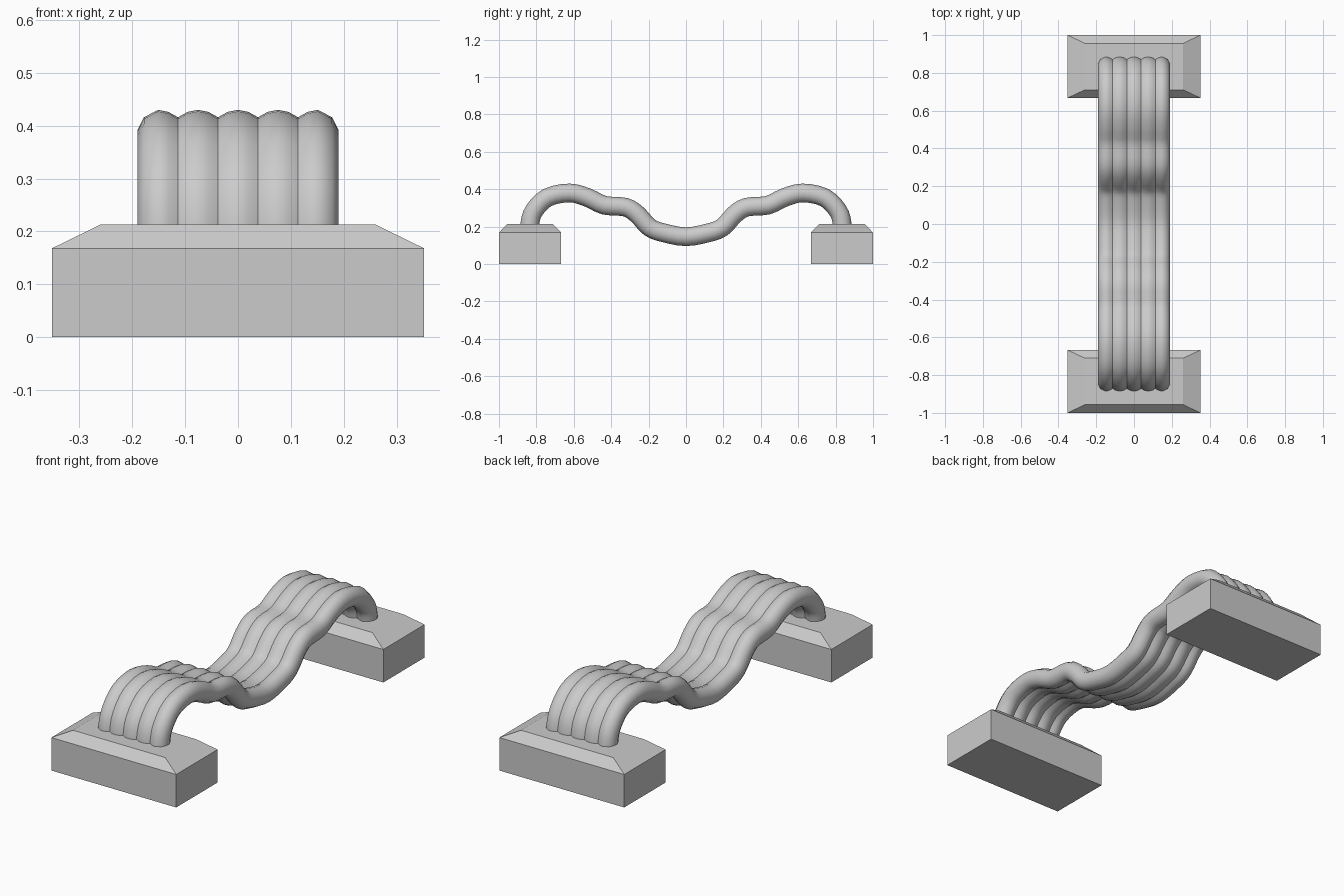
import bpy, bmesh, math
from mathutils import Vector

if "Cube" in bpy.data.objects:
    bpy.data.objects.remove(bpy.data.objects["Cube"])


def finish(name, bm):
    bmesh.ops.recalc_face_normals(bm, faces=bm.faces)
    me = bpy.data.meshes.new(name)
    bm.to_mesh(me)
    bm.free()
    ob = bpy.data.objects.new(name, me)
    bpy.context.collection.objects.link(ob)
    return ob


def skin(bm, rings):
    # bridge successive closed rings of points, cap both ends
    loops = [[bm.verts.new(p) for p in ring] for ring in rings]
    n = len(loops[0])
    for a, b in zip(loops, loops[1:]):
        for i in range(n):
            j = (i + 1) % n
            bm.faces.new((a[i], a[j], b[j], b[i]))
    bm.faces.new(loops[0])
    bm.faces.new(loops[-1])


# Foot blocks: box with sloped shoulders
def foot(name, cy):
    rings = []
    for hx, hy, z in ((.352, .1665, 0), (.352, .1665, .168), (.26, .123, .213)):
        rings.append([(x * hx, cy + y * hy, z)
                      for x, y in ((-1, -1), (1, -1), (1, 1), (-1, 1))])
    bm = bmesh.new()
    skin(bm, rings)
    finish(name, bm)


foot("front_foot", -.8335)
foot("back_foot", .8335)

# Centre path of the tube bundle (y, z), mirrored front to back
half = [(-.836, .17), (-.834, .222), (-.812, .286), (-.74, .356), (-.623, .38),
        (-.527, .356), (-.436, .314), (-.324, .304), (-.26, .265), (-.195, .196),
        (-.12, .167), (0, .146)]
pts = [Vector(p) for p in half] + [Vector((-y, z)) for y, z in half[-2::-1]]


def spline(p, steps):
    p = [2 * p[0] - p[1]] + p + [2 * p[-1] - p[-2]]
    out = []
    for a, b, c, d in zip(p, p[1:], p[2:], p[3:]):
        for k in range(steps):
            t = k / steps
            out.append(.5 * (2 * b + (c - a) * t + (2 * a - 5 * b + 4 * c - d) * t * t
                             + (3 * b - a - 3 * c + d) * t ** 3))
    return out + [p[-2]]


path = spline(pts, 3)

# Scalloped cross-section: five tubes side by side
top = [(-.19, .012), (-.178, .036)]
for i in range(5):
    c = (i - 2) * .0757
    if i > 0:
        top += [(c - .0378, .036), (c - .02, .046)]
    top.append((c, .05))
    if i < 4:
        top.append((c + .02, .046))
top += [(.178, .036), (.19, .012)]
profile = top + [(x, -h) for x, h in reversed(top)]

rings = []
for i, p in enumerate(path):
    t = (path[min(i + 1, len(path) - 1)] - path[max(i - 1, 0)]).normalized()
    n = Vector((-t.y, t.x))
    rings.append([(x, p.x + n.x * h, p.y + n.y * h) for x, h in profile])
bm = bmesh.new()
skin(bm, rings)
tubes = finish("tube_bundle", bm)
bpy.ops.object.select_all(action='DESELECT')
tubes.select_set(True)
bpy.context.view_layer.objects.active = tubes
bpy.ops.object.shade_smooth_by_angle(angle=math.radians(45))
